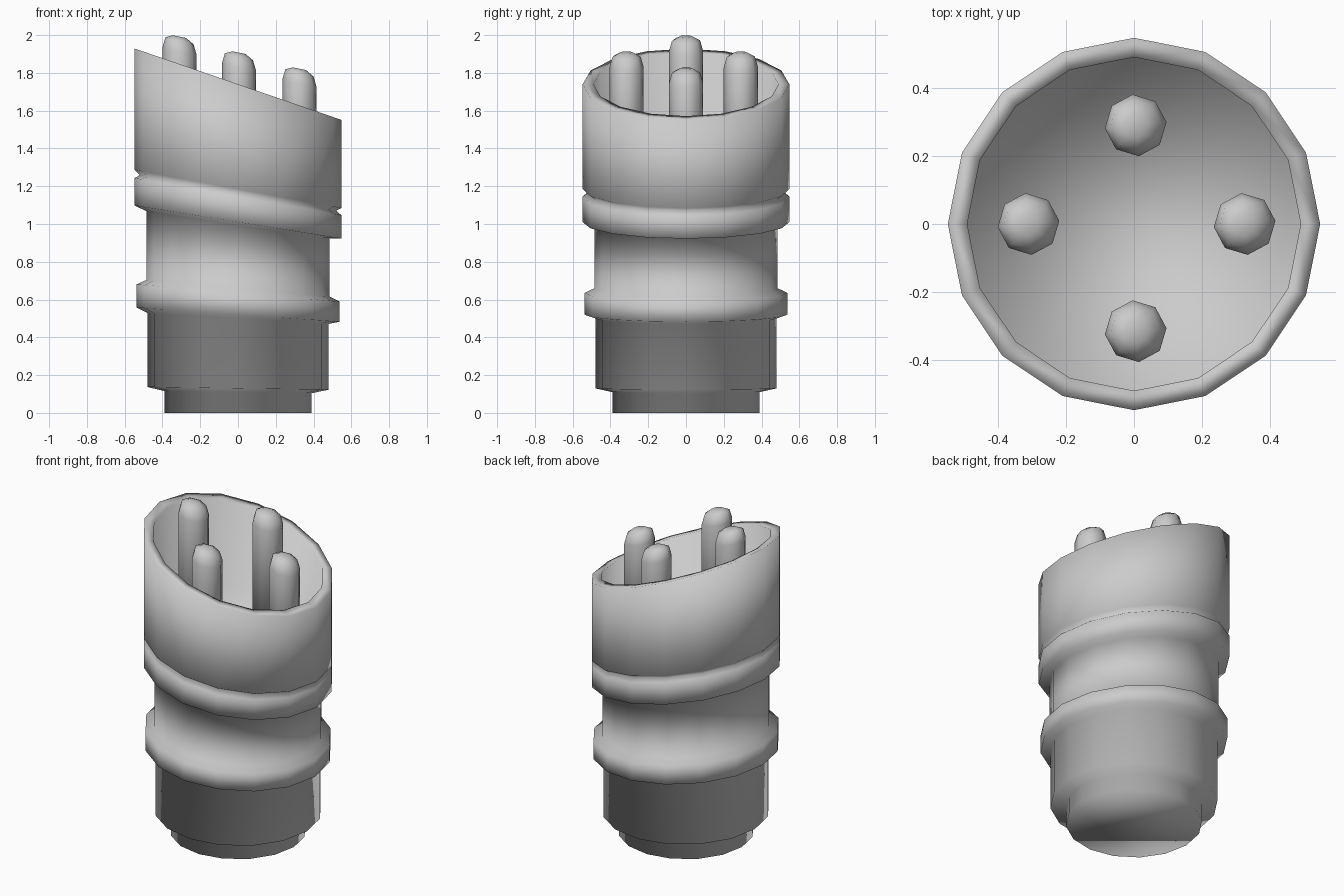
import bpy, bmesh, math

if "Cube" in bpy.data.objects:
    bpy.data.objects.remove(bpy.data.objects["Cube"], do_unlink=True)

GREY = (0.6, 0.6, 0.6, 1)
mat = bpy.data.materials.new("plain grey")
mat.use_nodes = True
mat.diffuse_color = GREY
mat.node_tree.nodes["Principled BSDF"].inputs["Base Color"].default_value = GREY


def lathe(name, profile, sides, centre=(0, 0), turn=0.0):
    """Spin (radius, height, slope) points; slope drops the ring towards +x."""
    bm = bmesh.new()
    rings = []
    for r, z, slope in profile:
        ring = []
        for i in range(sides):
            a = turn + math.tau * i / sides
            x, y = r * math.cos(a), r * math.sin(a)
            ring.append(bm.verts.new((centre[0] + x, centre[1] + y, z - slope * x)))
        rings.append(ring)
    for low, high in zip(rings, rings[1:]):
        for i in range(sides):
            j = (i + 1) % sides
            bm.faces.new((low[i], low[j], high[j], high[i]))
    bm.faces.new(rings[0][::-1])
    bm.faces.new(rings[-1])
    for f in bm.faces:
        f.smooth = True
    mesh = bpy.data.meshes.new(name)
    bm.to_mesh(mesh)
    bm.free()
    mesh.materials.append(mat)
    obj = bpy.data.objects.new(name, mesh)
    bpy.context.collection.objects.link(obj)
    return obj


# Housing: foot, lower sleeve, two slanted collars, neck and open slanted cup
lathe("housing", [
    (0.39, 0.0, 0.0), (0.39, 0.11, 0.015),
    (0.48, 0.13, 0.015), (0.48, 0.50, 0.06),
    (0.537, 0.52, 0.07), (0.537, 0.635, 0.085),
    (0.485, 0.66, 0.09), (0.485, 0.995, 0.15),
    (0.547, 1.01, 0.16), (0.547, 1.145, 0.18),
    (0.52, 1.165, 0.18), (0.547, 1.185, 0.185),
    (0.547, 1.74, 0.345), (0.49, 1.74, 0.345),
    (0.49, 1.25, 0.19),
], 16)

# Four round-tipped prongs standing inside the cup
for label, x, y, top in (("left", 0.325, 0, 1.83), ("right", -0.31, 0, 2.0),
                         ("back", 0.005, 0.29, 1.915), ("front", 0.005, -0.315, 1.915)):
    lathe(label + "_prong", [
        (0.091, 1.15, 0.0), (0.091, top - 0.085, 0.2),
        (0.075, top - 0.03, 0.25), (0.035, top - 0.008, 0.2),
    ], 8, (x, y), 0.1)
